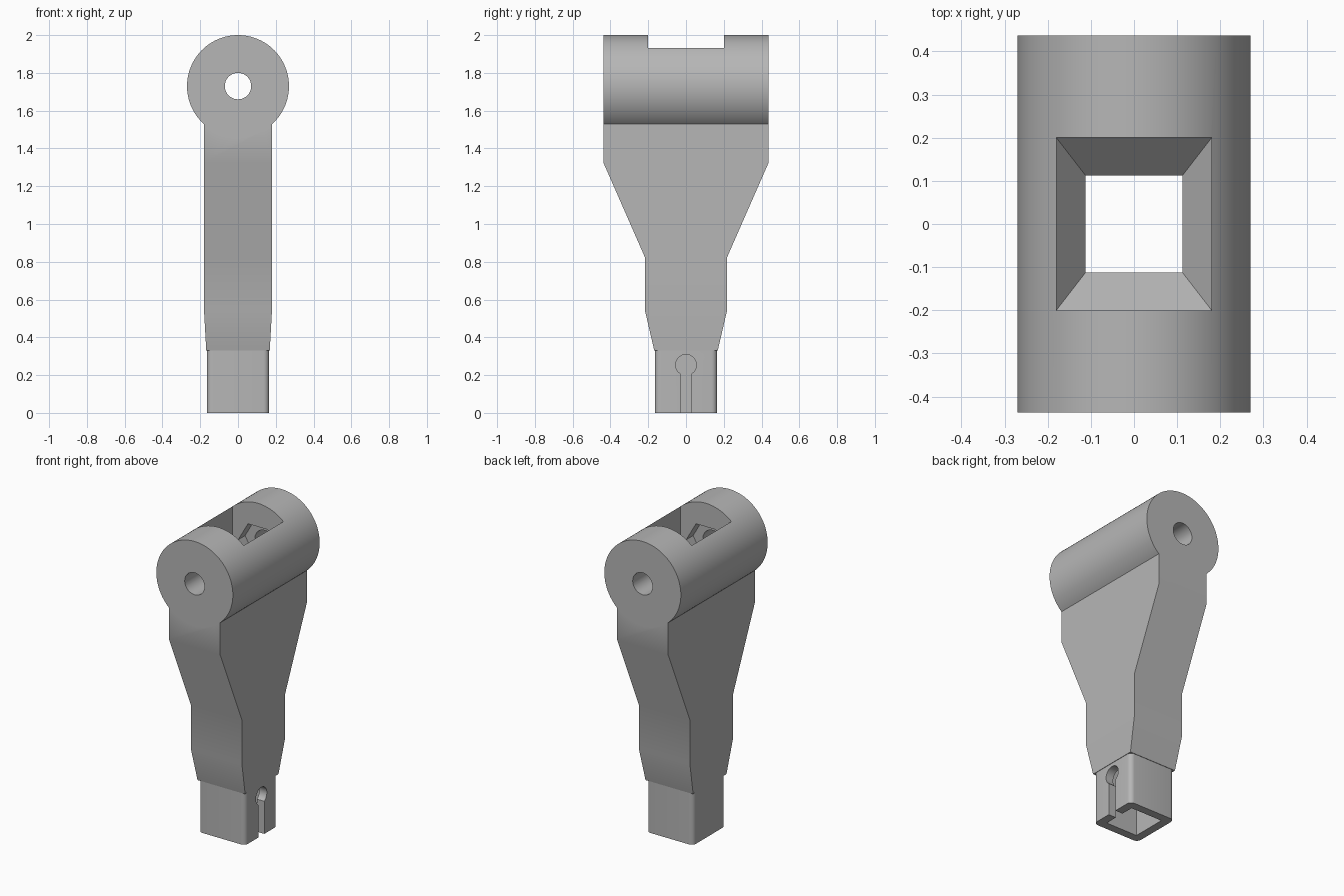
import bpy, bmesh
from math import sin, cos, pi, radians

cube = bpy.data.objects.get("Cube")
if cube:
    bpy.data.objects.remove(cube, do_unlink=True)

grey = bpy.data.materials.new("plain_grey")
grey.use_nodes = True
colour = (0.47, 0.47, 0.47, 1)
grey.diffuse_color = colour
grey.node_tree.nodes["Principled BSDF"].inputs["Base Color"].default_value = colour


def skin(name, rings):
    """Closed solid through a stack of rings with equal point counts."""
    bm = bmesh.new()
    loops = [[bm.verts.new(p) for p in ring] for ring in rings]
    n = len(loops[0])
    bm.faces.new(loops[0])
    bm.faces.new(loops[-1])
    for a, b in zip(loops, loops[1:]):
        for i in range(n):
            j = (i + 1) % n
            bm.faces.new((a[i], a[j], b[j], b[i]))
    bmesh.ops.recalc_face_normals(bm, faces=bm.faces)
    mesh = bpy.data.meshes.new(name)
    bm.to_mesh(mesh)
    bm.free()
    mesh.materials.append(grey)
    obj = bpy.data.objects.new(name, mesh)
    bpy.context.collection.objects.link(obj)
    return obj


def stack(name, sections):
    """Rectangular sections given as (z, half x, half y)."""
    return skin(name, [[(sx * x, sy * y, z) for sx, sy in
                        ((-1, -1), (1, -1), (1, 1), (-1, 1))] for z, x, y in sections])


def rod(name, radius, z, start, end, sides, axis="y"):
    """Round or polygonal rod lying along x or y."""
    rings = []
    for t in (start, end):
        flat = [(radius * cos(2 * pi * i / sides), radius * sin(2 * pi * i / sides))
                for i in range(sides)]
        rings.append([(u, t, z + v) if axis == "y" else (t, u, z + v) for u, v in flat])
    return skin(name, rings)


def combine(target, tool, operation):
    mod = target.modifiers.new(tool.name, "BOOLEAN")
    mod.operation, mod.solver, mod.object = operation, "EXACT", tool
    bpy.context.view_layer.objects.active = target
    bpy.ops.object.modifier_apply(modifier=mod.name)
    bpy.data.objects.remove(tool, do_unlink=True)


half_length, pivot_z, wall = 0.4375, 1.73, 0.18

# Flared arm
arm = stack("pivot_arm", [(0.33, 0.168, 0.168), (0.545, wall, 0.218),
                          (0.825, wall, 0.218), (1.325, wall, half_length),
                          (1.7, wall, half_length)])

# Round pivot barrel
combine(arm, rod("barrel", 0.27, pivot_z, -half_length, half_length, 96), "UNION")

# Socket with rounded corners
outline = []
for k, (sx, sy) in enumerate(((1, 1), (-1, 1), (-1, -1), (1, -1))):
    for i in range(7):
        a = pi / 2 * (k + i / 6)
        outline.append((sx * 0.135 + 0.03 * cos(a), sy * 0.135 + 0.03 * sin(a)))
combine(arm, skin("socket", [[(x, y, z) for x, y in outline] for z in (0, 0.4)]), "UNION")

# Square bore that widens into the barrel notch
combine(arm, stack("bore", [(-0.1, 0.112, 0.112), (1.5, 0.112, 0.112),
                            (1.59, wall, 0.2), (2.2, wall, 0.2)]), "DIFFERENCE")

# Pin hole and hexagonal nut pockets
combine(arm, rod("pin_hole", 0.07, pivot_z, -0.6, 0.6, 40), "DIFFERENCE")
combine(arm, rod("nut_pockets", 0.139, pivot_z, -0.27, 0.27, 6), "DIFFERENCE")

# Keyhole slot on the left face of the socket
combine(arm, rod("keyhole_round", 0.055, 0.254, 0.05, 0.3, 32, "x"), "DIFFERENCE")
slot = skin("keyhole_slot", [[(x, -0.03, -0.1), (x, 0.03, -0.1), (x, 0.03, 0.25),
                              (x, -0.03, 0.25)] for x in (0.05, 0.3)])
combine(arm, slot, "DIFFERENCE")

# Smooth curves, sharp corners
bpy.ops.object.select_all(action="DESELECT")
arm.select_set(True)
bpy.context.view_layer.objects.active = arm
bpy.ops.object.shade_smooth_by_angle(angle=radians(30))
